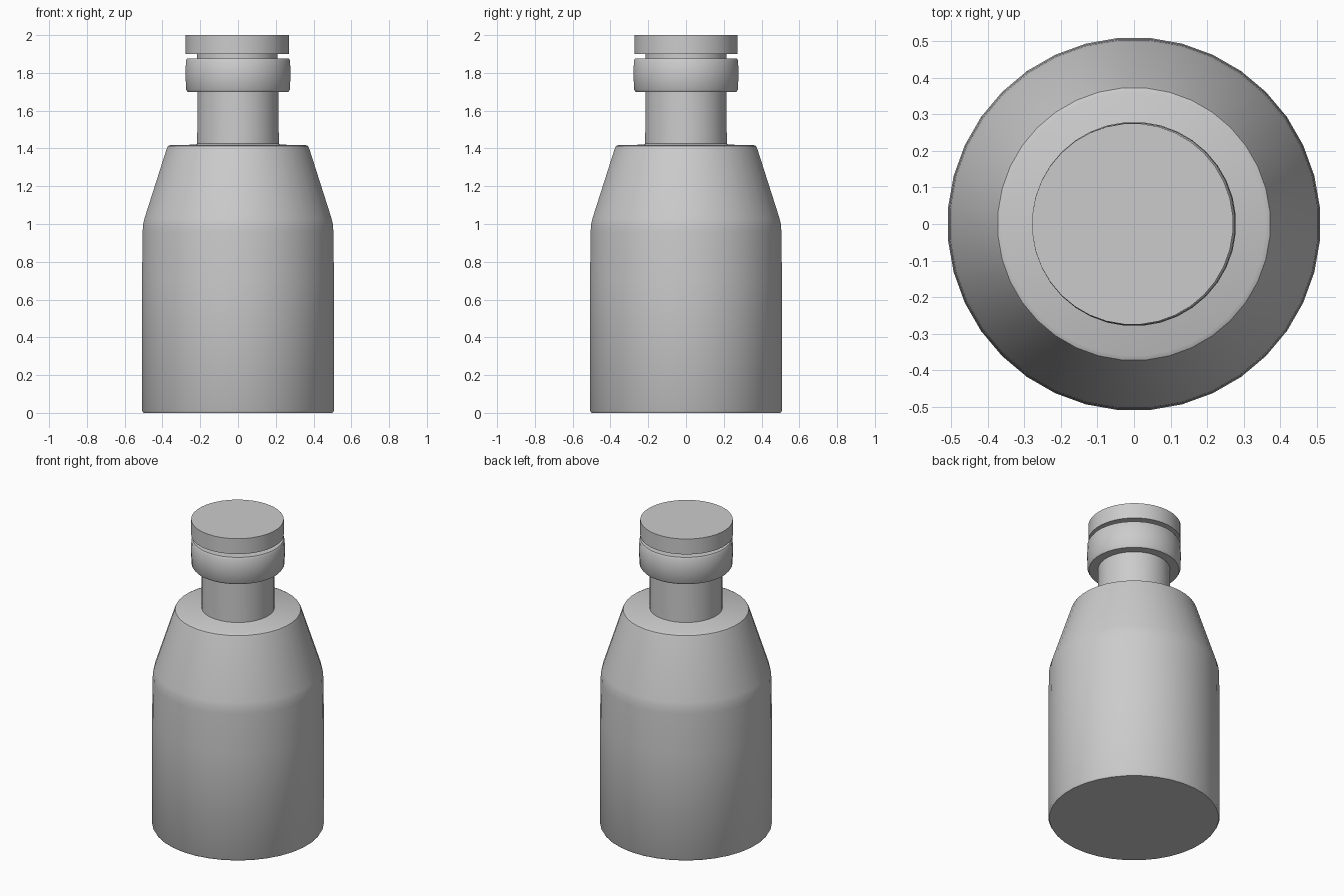
import bpy, bmesh, math

if "Cube" in bpy.data.objects:
    bpy.data.objects.remove(bpy.data.objects["Cube"])

SIDES = 36


def lathe(name, profile, x=0.0, angle=35):
    """Revolve (radius, z) points around z, closed with flat caps."""
    bm = bmesh.new()
    rings = []
    for r, z in profile:
        rings.append([bm.verts.new((x + r * math.cos(a), r * math.sin(a), z))
                      for a in ((i + 0.5) * 2 * math.pi / SIDES for i in range(SIDES))])
    for low, high in zip(rings, rings[1:]):
        for i in range(SIDES):
            j = (i + 1) % SIDES
            bm.faces.new((low[i], low[j], high[j], high[i]))
    bm.faces.new(rings[0][::-1])
    bm.faces.new(rings[-1])
    mesh = bpy.data.meshes.new(name)
    bm.to_mesh(mesh)
    bm.free()
    obj = bpy.data.objects.new(name, mesh)
    bpy.context.collection.objects.link(obj)
    bpy.ops.object.select_all(action='DESELECT')
    obj.select_set(True)
    bpy.context.view_layer.objects.active = obj
    bpy.ops.object.shade_smooth_by_angle(angle=math.radians(angle))
    return obj


# Bottle: body, sloped shoulder, neck and lip ring
lathe("bottle", [
    (0.503, 0.0), (0.51, 0.012), (0.51, 0.70), (0.507, 0.96), (0.504, 1.0), (0.497, 1.03),
    (0.38, 1.395), (0.373, 1.412), (0.36, 1.418), (0.23, 1.42), (0.217, 1.425),
    (0.215, 1.70), (0.268, 1.70), (0.276, 1.712), (0.279, 1.79),
    (0.277, 1.865), (0.27, 1.876), (0.20, 1.876),
])

# Stopper: plug seated in the neck with a wide flat head
lathe("stopper", [
    (0.215, 1.86), (0.215, 1.899), (0.275, 1.899), (0.275, 2.0),
], x=-0.004)
